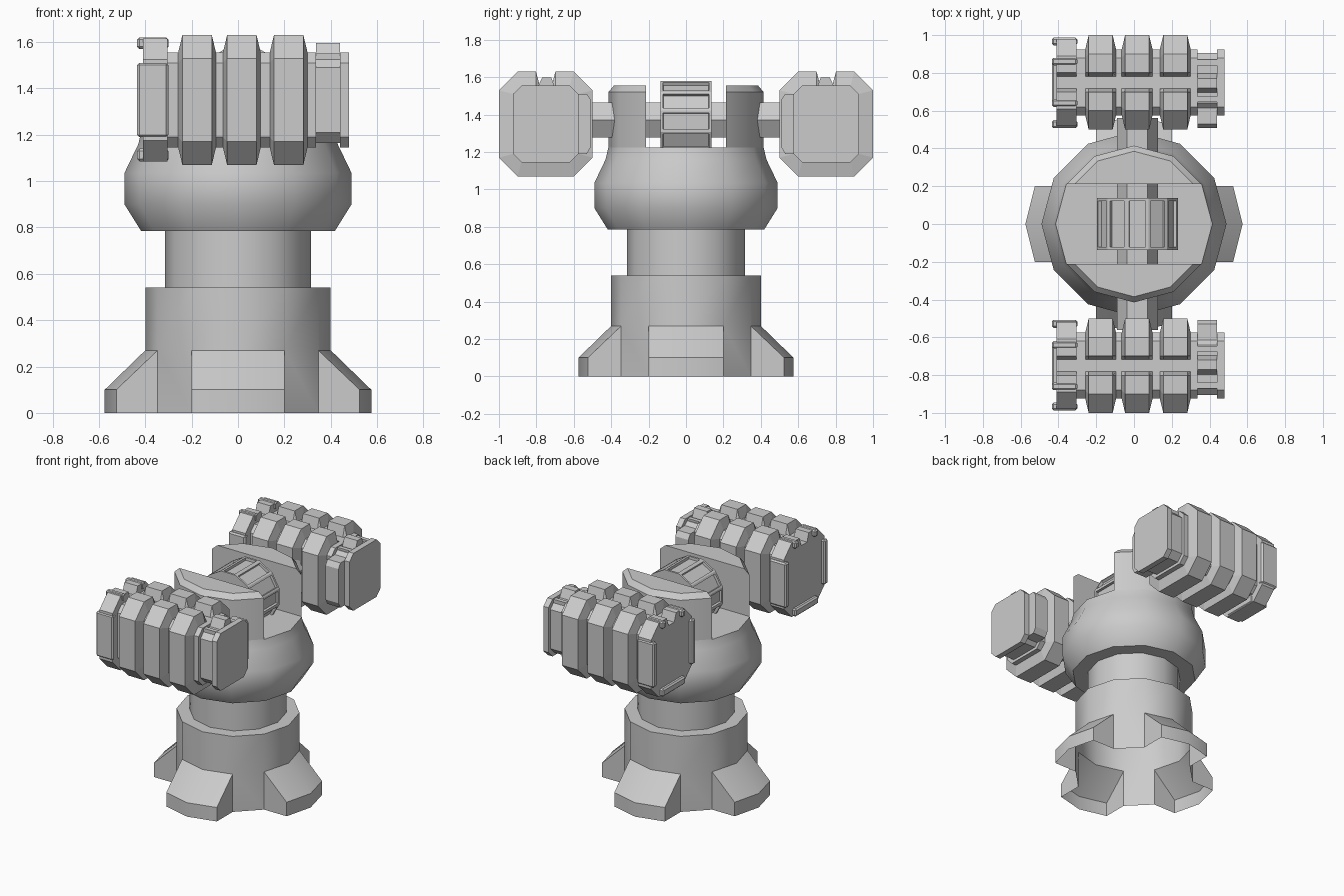
import bpy, bmesh
from math import sin, cos, pi, radians
from mathutils import Matrix

if "Cube" in bpy.data.objects:
    bpy.data.objects.remove(bpy.data.objects["Cube"])

def finish(name, bm, smooth=None):
    bmesh.ops.remove_doubles(bm, verts=bm.verts, dist=1e-4)
    bmesh.ops.recalc_face_normals(bm, faces=bm.faces)
    me = bpy.data.meshes.new(name)
    bm.to_mesh(me)
    bm.free()
    ob = bpy.data.objects.new(name, me)
    bpy.context.collection.objects.link(ob)
    if smooth:
        bpy.ops.object.select_all(action='DESELECT')
        ob.select_set(True)
        bpy.context.view_layer.objects.active = ob
        bpy.ops.object.shade_smooth_by_angle(angle=radians(smooth))
    return ob

def loft(bm, rings, cap_start=True, cap_end=True):
    rows = [[bm.verts.new(p) for p in r] for r in rings]
    n = len(rows[0])
    for a, b in zip(rows, rows[1:]):
        for i in range(n):
            j = (i + 1) % n
            bm.faces.new((a[i], a[j], b[j], b[i]))
    if cap_start:
        bm.faces.new(rows[0][::-1])
    if cap_end:
        bm.faces.new(rows[-1])

def ring(r, z, n=12):
    return [(r * cos(2 * pi * i / n), r * sin(2 * pi * i / n), z) for i in range(n)]

def lathe(bm, profile, **kw):
    loft(bm, [ring(r, z) for r, z in profile], **kw)

def mirror_y(ob):
    m = ob.modifiers.new("mirror", 'MIRROR')
    m.use_axis = (False, True, False)
    m.mirror_object = None
    return ob

# hollow base: upper wall, shoulder and column
bm = bmesh.new()
lathe(bm, [(.4, .27), (.4, .54), (.315, .54), (.315, .785)], cap_start=False, cap_end=False)

# four flared feet, open underneath, with wall panels between them
def face(pts, rot):
    bm.faces.new([bm.verts.new(rot @ Matrix.Translation(p).to_translation()) for p in pts])

sx, sy = .4 * cos(pi / 6), .2
for k in range(4):
    rot = Matrix.Rotation(k * pi / 2, 3, 'Z')
    for s in (-1, 1):
        y = s * sy
        face([(.4, 0, .27), (sx, y, .27), (.525, y, .1), (.575, 0, .1)], rot)
        face([(.575, 0, .1), (.525, y, .1), (.525, y, 0), (.575, 0, 0)], rot)
        face([(sx, y, .27), (sx, y, 0), (.525, y, 0), (.525, y, .1)], rot)
    face([(sx, sy, .27), (sy, sx, .27), (sy, sx, 0), (sx, sy, 0)], rot)
finish("base", bm, 35)

# swivel head
bm = bmesh.new()
lathe(bm, [(.315, .785), (.418, .785), (.49, .9), (.49, 1.035), (.43, 1.16), (.415, 1.225)],
      cap_start=False)
finish("swivel_head", bm, 35)

# yoke arms: a slice of the head's outline
bm = bmesh.new()
lathe(bm, [(.415, 1.22), (.415, 1.52), (.385, 1.556)])
bmesh.ops.bisect_plane(bm, geom=bm.verts[:] + bm.edges[:] + bm.faces[:],
                       plane_co=(0, .213, 0), plane_no=(0, 1, 0), clear_inner=True)
bmesh.ops.holes_fill(bm, edges=[e for e in bm.edges if e.is_boundary])
mirror_y(finish("yoke_arms", bm, 35))

# hexagonal axle along y
def along_y(bm, x, z):
    bmesh.ops.transform(bm, verts=bm.verts,
                        matrix=Matrix.Translation((x, 0, z)) @ Matrix.Rotation(pi / 2, 4, 'X'))

bm = bmesh.new()
loft(bm, [ring(.108, -.56, 6), ring(.108, .56, 6)])
along_y(bm, .018, 1.37)
finish("axle", bm)

# drum with sunken panels
bm = bmesh.new()
lathe(bm, [(.222, -.137), (.222, .137)])
bm.normal_update()
sides = [f for f in bm.faces if len(f.verts) == 4]
bmesh.ops.inset_individual(bm, faces=sides, thickness=.02, depth=0)
bmesh.ops.inset_individual(bm, faces=sides, thickness=.002, depth=-.018)
bmesh.ops.rotate(bm, verts=bm.verts, matrix=Matrix.Rotation(pi / 12, 3, 'Z'))
along_y(bm, .018, 1.365)
finish("drum", bm)

# ribbed pods: notched octagon lofted along x
PY, PZ = .75, 1.35

def section(x, hy, hz, c):
    floor = min(hz, .205)
    pts = [(hy, -hz + c), (hy, hz - c), (hy - c, hz), (.052, hz), (.032, floor),
           (-.032, floor), (-.052, hz), (-hy + c, hz), (-hy, hz - c),
           (-hy, -hz + c), (-hy + c, -hz), (hy - c, -hz)]
    return [(x, PY + y, PZ + z) for y, z in pts]

CORE, RIB, PLATE, NECK = (.175, .205, .045), (.25, .28, .1), (.23, .265, .09), (.155, .185, .045)
stations = [(-.41, PLATE), (-.305, PLATE), (-.305, CORE)]
for x0 in (-.258, -.065, .137):
    stations += [(x0, CORE), (x0 + .018, RIB), (x0 + .145, RIB), (x0 + .163, CORE)]
stations += [(.337, CORE), (.337, NECK), (.44, NECK), (.44, CORE), (.48, CORE)]
bm = bmesh.new()
loft(bm, [section(x, *s) for x, s in stations])
mirror_y(finish("pods", bm))

def box(bm, x0, x1, y0, y1, z0, z1):
    m = Matrix.Translation(((x0 + x1) / 2, (y0 + y1) / 2, (z0 + z1) / 2)) @ \
        Matrix.Diagonal((x1 - x0, y1 - y0, z1 - z0, 1))
    bmesh.ops.create_cube(bm, size=1, matrix=m)

# rails round the rear plates
bm = bmesh.new()
box(bm, -.435, -.3, .507, .55, 1.19, 1.51)
box(bm, -.435, -.3, .945, .987, 1.19, 1.51)
box(bm, -.435, -.3, .62, .88, 1.085, 1.14)
for y in (.62, .84):
    box(bm, -.435, -.3, y, y + .04, 1.57, 1.62)
bmesh.ops.bevel(bm, geom=bm.edges[:], offset=.01, segments=1, affect='EDGES')
mirror_y(finish("rear_rails", bm))

# latch on the inner side and top of each pod's neck
bm = bmesh.new()
latch = [(.62, 1.19), (.53, 1.19), (.507, 1.23), (.507, 1.475), (.53, 1.51), (.62, 1.51)]
loft(bm, [[(x, y, z) for y, z in latch] for x in (.337, .44)])
bump = [(.695, 1.53), (.72, 1.597), (.77, 1.597), (.8, 1.53)]
loft(bm, [[(x, y, z) for y, z in bump] for x in (.337, .44)])
for y in (.645, .84):
    box(bm, .337, .44, y, y + .03, 1.52, 1.55)
mirror_y(finish("neck_latches", bm))
